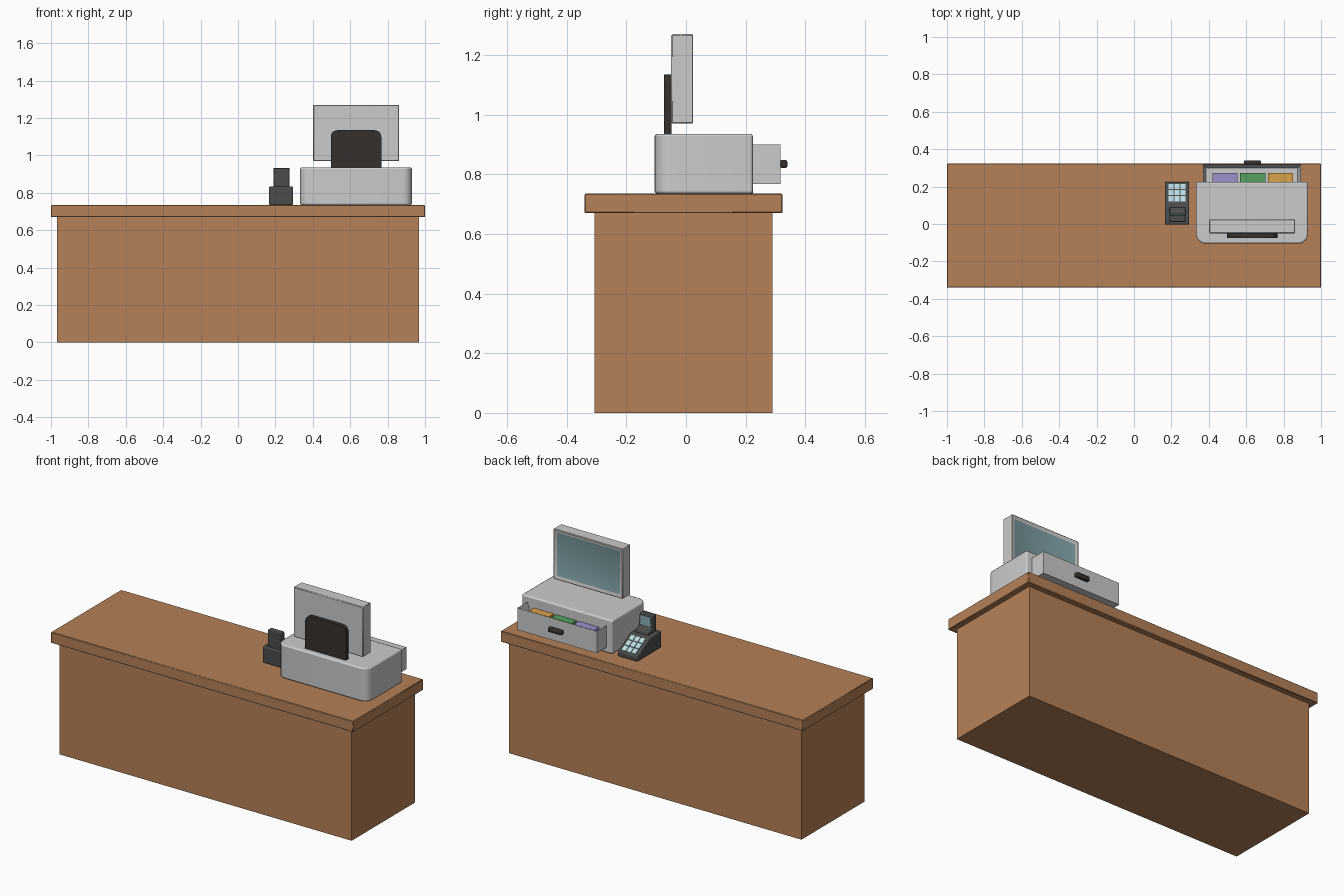
import bpy, bmesh, math

if "Cube" in bpy.data.objects:
    bpy.data.objects.remove(bpy.data.objects["Cube"])


def mat(name, rgb):
    m = bpy.data.materials.new(name)
    m.diffuse_color = (*rgb, 1)
    m.use_nodes = True
    m.node_tree.nodes["Principled BSDF"].inputs["Base Color"].default_value = m.diffuse_color
    return m


WOOD = mat("wood", (0.46, 0.22, 0.095))
BLACK = mat("black", (0.035, 0.03, 0.025))
DARK = mat("dark_grey", (0.07, 0.075, 0.075))
GLASS = mat("screen_glass", (0.22, 0.36, 0.39))
KEYS = mat("key_blue", (0.5, 0.72, 0.78))
NOTES = [mat("purple", (0.33, 0.28, 0.6)), mat("green", (0.09, 0.36, 0.12)),
         mat("orange", (0.7, 0.36, 0.07))]


def finish(name, bm, material=None, bevel=0, segments=2):
    bmesh.ops.recalc_face_normals(bm, faces=bm.faces)
    me = bpy.data.meshes.new(name)
    bm.to_mesh(me)
    bm.free()
    ob = bpy.data.objects.new(name, me)
    bpy.context.collection.objects.link(ob)
    if material:
        me.materials.append(material)
    if bevel:
        b = ob.modifiers.new("bevel", "BEVEL")
        b.width, b.segments, b.limit_method = bevel, segments, 'ANGLE'
        bpy.context.view_layer.objects.active = ob
        ob.select_set(True)
        bpy.ops.object.shade_smooth_by_angle(angle=math.radians(35))
        ob.select_set(False)
    return ob


def add_box(bm, x, y, z):
    v = bmesh.ops.create_cube(bm, size=1)["verts"]
    for p in v:
        p.co = [(r[0] + r[1]) / 2 + c * (r[1] - r[0]) for r, c in zip((x, y, z), p.co)]
    return v


def box(name, x, y, z, material=None, bevel=0, segments=2):
    bm = bmesh.new()
    add_box(bm, x, y, z)
    return finish(name, bm, material, bevel, segments)


def prism(name, points, axis, lo, hi, material=None, bevel=0):
    """Extrude a closed 2D outline along one axis."""
    def place(p, d):
        q = list(p)
        q.insert(axis, d)
        return q
    bm = bmesh.new()
    f = bm.faces.new([bm.verts.new(place(p, lo)) for p in points])
    ext = bmesh.ops.extrude_face_region(bm, geom=[f])["geom"]
    for v in ext:
        if isinstance(v, bmesh.types.BMVert):
            v.co[axis] = hi
    return finish(name, bm, material, bevel)


def rounded(x, y, radii, n=6):
    """Rectangle outline; radii for corners low-left, low-right, up-right, up-left."""
    corners = [(x[0], y[0], 1, 1), (x[1], y[0], -1, 1), (x[1], y[1], -1, -1), (x[0], y[1], 1, -1)]
    pts = []
    for i, ((cx, cy, sx, sy), r) in enumerate(zip(corners, radii)):
        if r == 0:
            pts.append((cx, cy))
            continue
        for k in range(n + 1):
            a = math.pi + i * math.pi / 2 + k / n * math.pi / 2
            pts.append((cx + sx * r + r * math.cos(a), cy + sy * r + r * math.sin(a)))
    return pts


# Counter
box("counter_body", (-0.967, 0.967), (-0.307, 0.29), (0, 0.675), WOOD)
box("counter_top", (-1, 1), (-0.34, 0.323), (0.67, 0.735), WOOD, 0.003, 1)

# Register body with large front corners
prism("register_body", rounded((0.332, 0.93), (-0.105, 0.224), (0.05, 0.05, 0.01, 0.01)),
      2, 0.735, 0.936, None, 0.008)

# Open cash drawer on the clerk's side
dx, dy, dz = (0.368, 0.892), (0.15, 0.317), (0.768, 0.9)
bm = bmesh.new()
add_box(bm, dx, dy, dz)
bm.faces.ensure_lookup_table()
top = max(bm.faces, key=lambda f: f.calc_center_median().z)
bmesh.ops.inset_individual(bm, faces=[top], thickness=0.024)
for v in top.verts:
    v.co.z -= 0.06
finish("cash_drawer", bm)
for i, m in enumerate(NOTES):
    x = 0.42 + i * 0.148
    box("banknotes_%d" % (i + 1), (x, x + 0.134), (0.18, 0.272), (0.835, 0.875), m)
box("drawer_handle", (0.588, 0.678), (0.314, 0.34), (0.822, 0.848), BLACK, 0.006)

# Monitor with a recessed screen facing the clerk
bm = bmesh.new()
add_box(bm, (0.402, 0.862), (-0.05, 0.025), (0.97, 1.27))
back = max(bm.faces, key=lambda f: f.calc_center_median().y)
bmesh.ops.inset_individual(bm, faces=[back], thickness=0.03)
for v in back.verts:
    v.co.y -= 0.008
back.material_index = 1
monitor = finish("monitor", bm, None, 0.004, 1)
monitor.data.materials.append(None)
monitor.data.materials.append(GLASS)
prism("monitor_stand", rounded((0.496, 0.766), (0.925, 1.135), (0, 0, 0.035, 0.035)),
      1, -0.074, -0.049, BLACK)

# Card reader: wedge, raised display, keypad
prism("card_reader_base", [(-0.003, 0.735), (0.225, 0.735), (0.225, 0.765), (0.105, 0.834), (-0.003, 0.834)],
      0, 0.165, 0.295, DARK, 0.006)
prism("card_reader_head", [(0.01, 0.825), (0.09, 0.825), (0.085, 0.85), (0.052, 0.86), (0.045, 0.933), (0.01, 0.933)],
      0, 0.189, 0.276, DARK, 0.004)
prism("card_reader_screen", [(0.040, 0.87), (0.0535, 0.87), (0.0485, 0.923), (0.040, 0.923)],
      0, 0.199, 0.266, GLASS)
slope = (0.765 - 0.834) / (0.225 - 0.105)
for row in range(3):
    y0 = 0.121 + row * 0.033
    y1 = y0 + 0.028
    z0, z1 = (0.834 + slope * (y - 0.105) for y in (y0, y1))
    for col in range(3):
        x = 0.184 + col * 0.0325
        prism("key_%d_%d" % (row + 1, col + 1),
              [(y0, z0 - 0.004), (y1, z1 - 0.004), (y1, z1 + 0.004), (y0, z0 + 0.004)],
              0, x, x + 0.027, KEYS)
